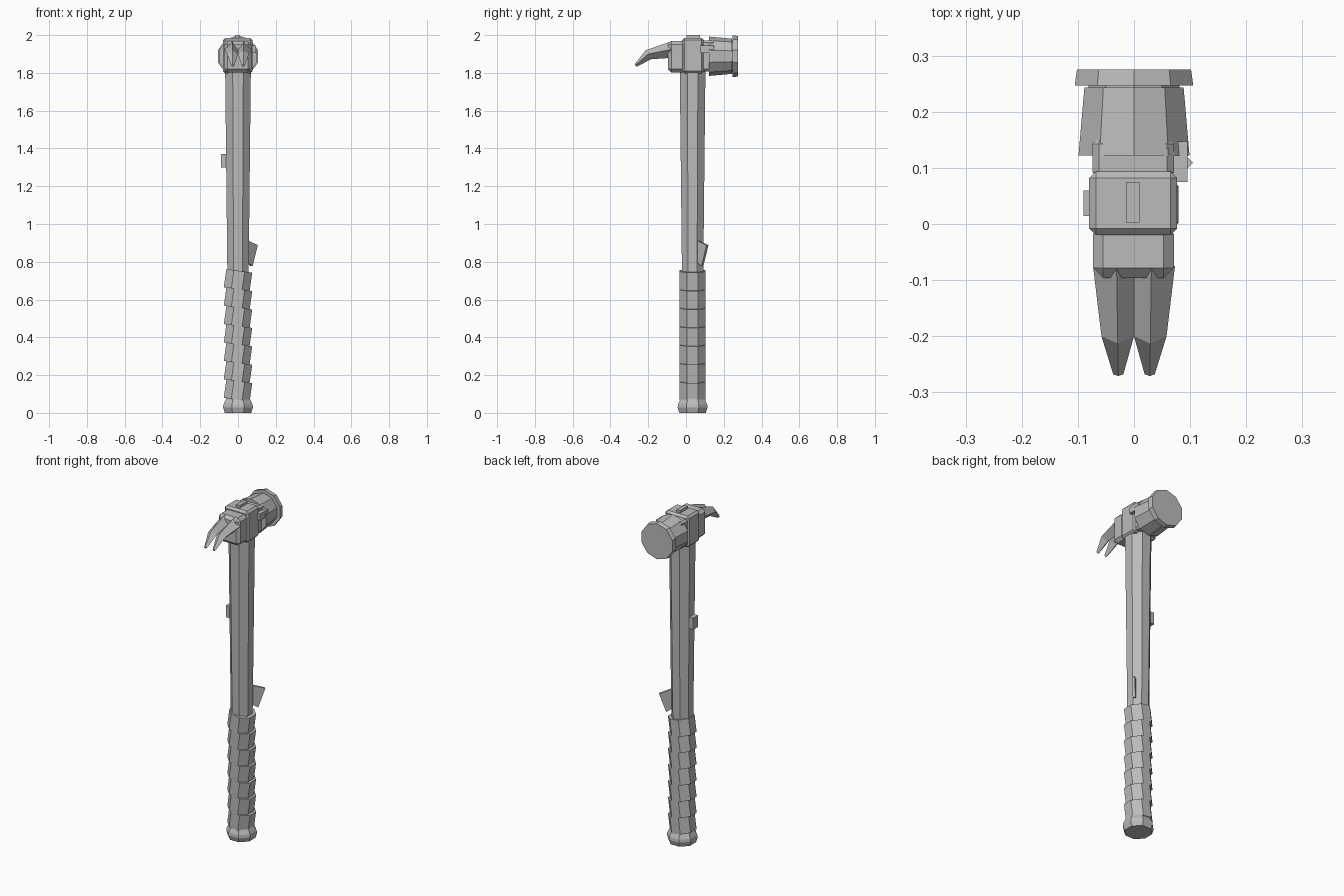
import bpy, bmesh, math
from mathutils import Matrix, Vector

if "Cube" in bpy.data.objects:
    bpy.data.objects.remove(bpy.data.objects["Cube"])

grey = bpy.data.materials.new("steel grey")
grey.diffuse_color = (0.5, 0.5, 0.5, 1)
grey.use_nodes = True
grey.node_tree.nodes["Principled BSDF"].inputs["Base Color"].default_value = grey.diffuse_color
CY = 0.035      # handle axis in y
HZ = 1.888      # striker axis in z


def finish(name, bm):
    bmesh.ops.recalc_face_normals(bm, faces=bm.faces)
    me = bpy.data.meshes.new(name)
    bm.to_mesh(me)
    bm.free()
    me.materials.append(grey)
    ob = bpy.data.objects.new(name, me)
    bpy.context.collection.objects.link(ob)
    return ob


def loft(name, rings):
    """Skin a list of equal-length point rings and cap both ends."""
    bm = bmesh.new()
    vs = [[bm.verts.new(p) for p in ring] for ring in rings]
    n = len(rings[0])
    for a, b in zip(vs, vs[1:]):
        for i in range(n):
            j = (i + 1) % n
            bm.faces.new((a[i], a[j], b[j], b[i]))
    bm.faces.new(vs[0])
    bm.faces.new(vs[-1])
    return finish(name, bm)


def box(name, x, y, z, bevel=0.0):
    bm = bmesh.new()
    bmesh.ops.create_cube(bm, size=1)
    size = [b - a for a, b in (x, y, z)]
    mid = [(a + b) / 2 for a, b in (x, y, z)]
    bmesh.ops.transform(bm, verts=bm.verts,
                        matrix=Matrix.Translation(mid) @ Matrix.Diagonal(size + [1]))
    if bevel:
        bmesh.ops.bevel(bm, geom=bm.edges[:], offset=bevel, segments=1, affect='EDGES')
    return finish(name, bm)


def octagon(apothem, z, tilt=0.0, centre=(0, CY, 0)):
    """Flat-fronted octagon round the handle axis, optionally tilted about y."""
    r = apothem / math.cos(math.pi / 8)
    rot = Matrix.Rotation(tilt, 3, 'Y')
    return [rot @ Vector((r * math.cos(a), r * math.sin(a), z)) + Vector(centre)
            for a in (math.pi / 8 + i * math.pi / 4 for i in range(8))]


def decagon(r, y):
    return [(r * math.cos(a), y, HZ + r * math.sin(a))
            for a in (math.pi / 2 + i * math.pi / 5 for i in range(10))]


# Handle: pommel, wrapped grip of tilted rings, tapered shaft
loft("pommel", [octagon(r, z) for r, z in
                ((0.07, 0), (0.079, 0.028), (0.077, 0.045), (0.064, 0.072), (0.06, 0.1))])
pitch = 0.0975
for i in range(7):
    mid = (0, CY, 0.07 + pitch * (i + 0.5))
    loft(f"grip_wrap_{i + 1}", [octagon(0.069, -pitch / 2, 0.14, mid),
                                octagon(0.069, pitch / 2, 0.14, mid)])
loft("shaft", [octagon(0.056, 0.7), octagon(0.068, 1.82)])

# Small fittings on the handle
box("side_block", (-0.09, -0.04), (0.014, 0.06), (1.3, 1.37))
t = Vector((0.005, -0.005, 0))
flap = [Vector(p) for p in ((0.03, 0.045, 0.92), (0.1, 0.114, 0.888),
                            (0.072, 0.087, 0.777), (0.03, 0.045, 0.81))]
loft("flap", [[p + t for p in flap], [p - t for p in flap]])

# Head blocks
box("claw_block", (-0.073, 0.071), (-0.096, 0.0), (1.803, 1.968), 0.018)
box("collar", (-0.08, 0.077), (-0.02, 0.094), (1.798, 1.985), 0.012)
box("neck", (-0.074, 0.071), (0.08, 0.155), (1.808, 1.972), 0.012)
box("top_plate", (-0.014, 0.01), (0.003, 0.075), (1.97, 2.0))
box("side_lug", (0.06, 0.095), (0.075, 0.147), (1.905, 1.945))

# Striker
loft("striker", [decagon(0.104, 0.122), decagon(0.093, 0.243)])
loft("striker_core", [decagon(0.085, 0.23), decagon(0.085, 0.26)])
loft("striking_face", [decagon(0.111, 0.247), decagon(0.107, 0.275)])


# Two claw prongs: diamond sections bending down to a point
def section(s, inner, ridge, outer, top, mid, low):
    return [(s * ridge, *top), (s * outer, *mid), (s * ridge, *low), (s * inner, *mid)]


for s, side in ((-1, "left"), (1, "right")):
    loft(f"claw_{side}", [
        section(s, -0.002, 0.031, 0.073, (-0.075, 1.968), (-0.075, 1.925), (-0.075, 1.88)),
        section(s, 0.0, 0.029, 0.058, (-0.213, 1.92), (-0.2, 1.9), (-0.186, 1.872)),
        section(s, 0.019, 0.028, 0.037, (-0.271, 1.847), (-0.268, 1.84), (-0.262, 1.832)),
    ])
